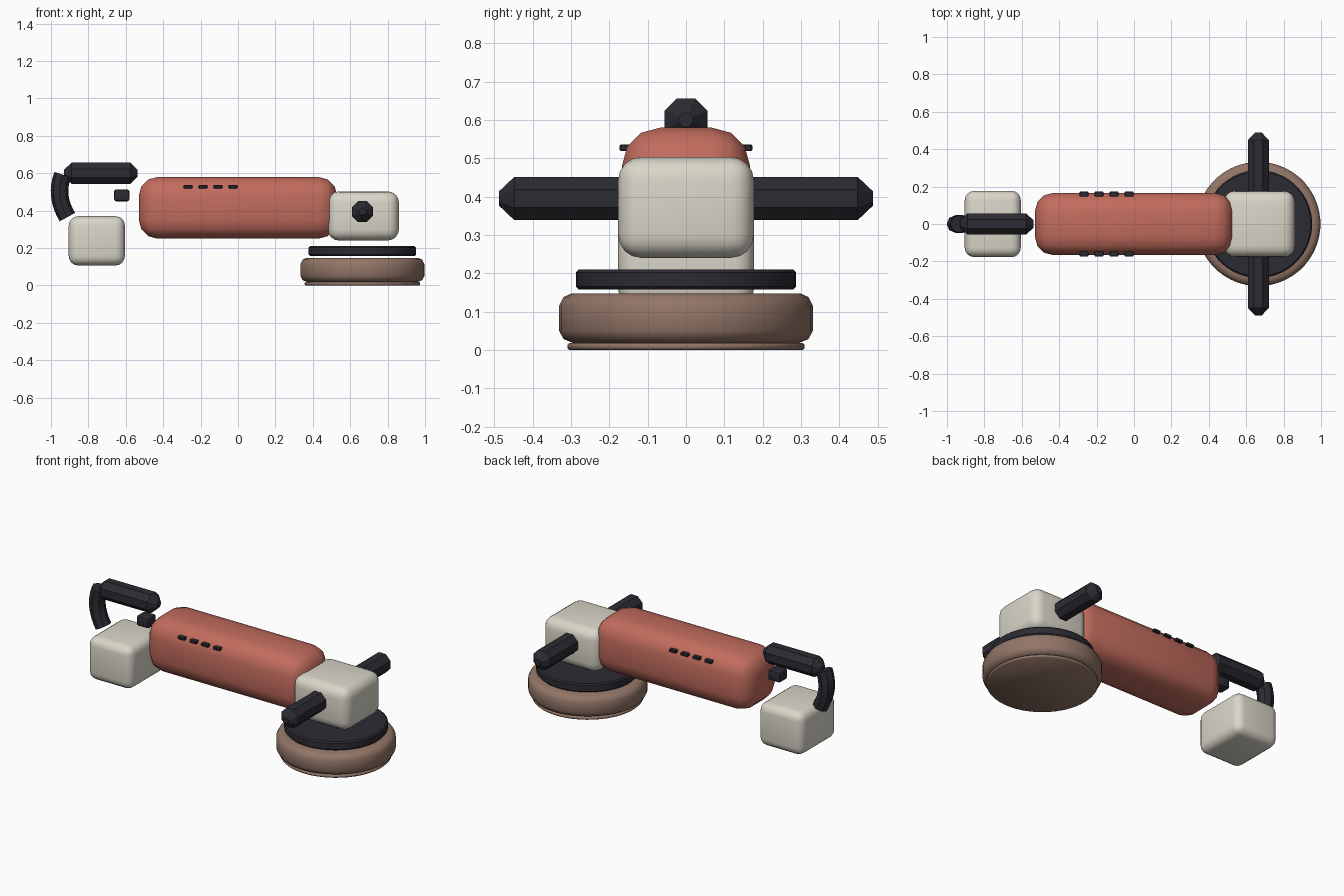
import bpy, math
from mathutils import Vector

cube = bpy.data.objects.get("Cube")
if cube:
    bpy.data.objects.remove(cube, do_unlink=True)


def material(name, rgb):
    m = bpy.data.materials.new(name)
    m.use_nodes = True
    m.diffuse_color = (*rgb, 1)
    m.node_tree.nodes["Principled BSDF"].inputs["Base Color"].default_value = (*rgb, 1)
    return m


RED = material("brick red", (0.54, 0.15, 0.11))
CREAM = material("warm cream", (0.70, 0.67, 0.58))
DARK = material("dark charcoal", (0.024, 0.024, 0.033))
BROWN = material("pad brown", (0.29, 0.18, 0.135))


def finish(obj, name, mat, smooth=None):
    obj.name = name
    obj.data.materials.append(mat)
    if smooth:
        bpy.ops.object.shade_smooth_by_angle(angle=math.radians(smooth))
    return obj


def box(name, mat, lo, hi, bevel, segments=3, smooth=40):
    lo, hi = Vector(lo), Vector(hi)
    bpy.ops.mesh.primitive_cube_add(size=1, location=(lo + hi) / 2)
    obj = bpy.context.object
    obj.scale = hi - lo
    bpy.ops.object.transform_apply(location=False, rotation=False, scale=True)
    mod = obj.modifiers.new("rounded edges", "BEVEL")
    mod.width, mod.segments = bevel, segments
    bpy.ops.object.modifier_apply(modifier=mod.name)
    return finish(obj, name, mat, smooth)


def lathe(name, mat, profile, sides, location, rotation=(0, 0, 0), smooth=None):
    """Closed solid turned around its local z from (radius, height) pairs."""
    verts, faces = [], []
    for r, h in profile:
        for i in range(sides):
            a = math.tau * (i + 0.5) / sides
            verts.append((r * math.cos(a), r * math.sin(a), h))
    for k in range(len(profile) - 1):
        for i in range(sides):
            j = (i + 1) % sides
            a, b = k * sides, (k + 1) * sides
            faces.append((a + i, a + j, b + j, b + i))
    faces.append(tuple(reversed(range(sides))))
    faces.append(tuple(range(len(verts) - sides, len(verts))))
    mesh = bpy.data.meshes.new(name)
    mesh.from_pydata(verts, [], faces)
    obj = bpy.data.objects.new(name, mesh)
    bpy.context.collection.objects.link(obj)
    obj.location, obj.rotation_euler = location, rotation
    bpy.ops.object.select_all(action="DESELECT")
    obj.select_set(True)
    bpy.context.view_layer.objects.active = obj
    return finish(obj, name, mat, smooth)


def grip(name, half, location, rotation):
    """Octagonal bar with tapered ends."""
    profile = [(0.02, -half), (0.061, 0.04 - half), (0.061, half - 0.04), (0.02, half)]
    return lathe(name, DARK, profile, 8, location, rotation)


# Motor body, gear head and battery
box("motor_body", RED, (-0.53, -0.167, 0.25), (0.53, 0.167, 0.58), 0.1)
box("gear_head", CREAM, (0.48, -0.177, 0.24), (0.86, 0.177, 0.503), 0.06, 4)
box("battery", CREAM, (-0.905, -0.177, 0.107), (-0.605, 0.177, 0.37), 0.05, 4)

# Cooling vents on both flanks
for side, label in ((1, "left"), (-1, "right")):
    for i in range(4):
        x = -0.267 + 0.08 * i
        y = sorted((0.13 * side, 0.173 * side))
        box(f"{label}_vent_{i + 1}", DARK, (x - 0.024, y[0], 0.519),
            (x + 0.024, y[1], 0.536), 0.003, 1, None)

# Backing plate, polishing pad and its face disc
HEAD_X = 0.665
lathe("backing_plate", DARK, [(0.28, 0.157), (0.288, 0.165), (0.288, 0.202), (0.28, 0.21)],
      48, (HEAD_X, 0, 0), smooth=30)
lathe("polishing_pad", BROWN,
      [(0.295, 0.018), (0.32, 0.028), (0.332, 0.05), (0.332, 0.115), (0.32, 0.138), (0.3, 0.147)],
      48, (HEAD_X, 0, 0), smooth=50)
lathe("pad_face", BROWN, [(0.305, 0), (0.31, 0.005), (0.31, 0.013), (0.305, 0.018)],
      48, (HEAD_X, 0, 0), smooth=50)

# Side handles through the head, and the rear top handle
grip("side_handles", 0.488, (HEAD_X, 0, 0.395), (math.pi / 2, 0, 0))
grip("rear_handle", 0.197, (-0.733, 0, 0.6), (0, math.pi / 2, 0))
box("trigger", DARK, (-0.663, -0.04, 0.45), (-0.58, 0.04, 0.513), 0.012, 2)

# Curved rear guard hanging from the handle
curve = bpy.data.curves.new("rear_guard", "CURVE")
curve.dimensions = "3D"
curve.bevel_depth, curve.bevel_resolution = 0.047, 2
curve.use_fill_caps = True
spline = curve.splines.new("POLY")
spline.points.add(8)
for i, p in enumerate(spline.points):
    t = i / 4 - 1
    p.co = (-0.953 + 0.0125 * t + 0.0285 * t * t, 0, 0.479 - 0.1135 * t, 1)
guard = bpy.data.objects.new("rear_guard", curve)
bpy.context.collection.objects.link(guard)
bpy.ops.object.select_all(action="DESELECT")
guard.select_set(True)
bpy.context.view_layer.objects.active = guard
bpy.ops.object.convert(target="MESH")
finish(bpy.context.object, "rear_guard", DARK, 35)
